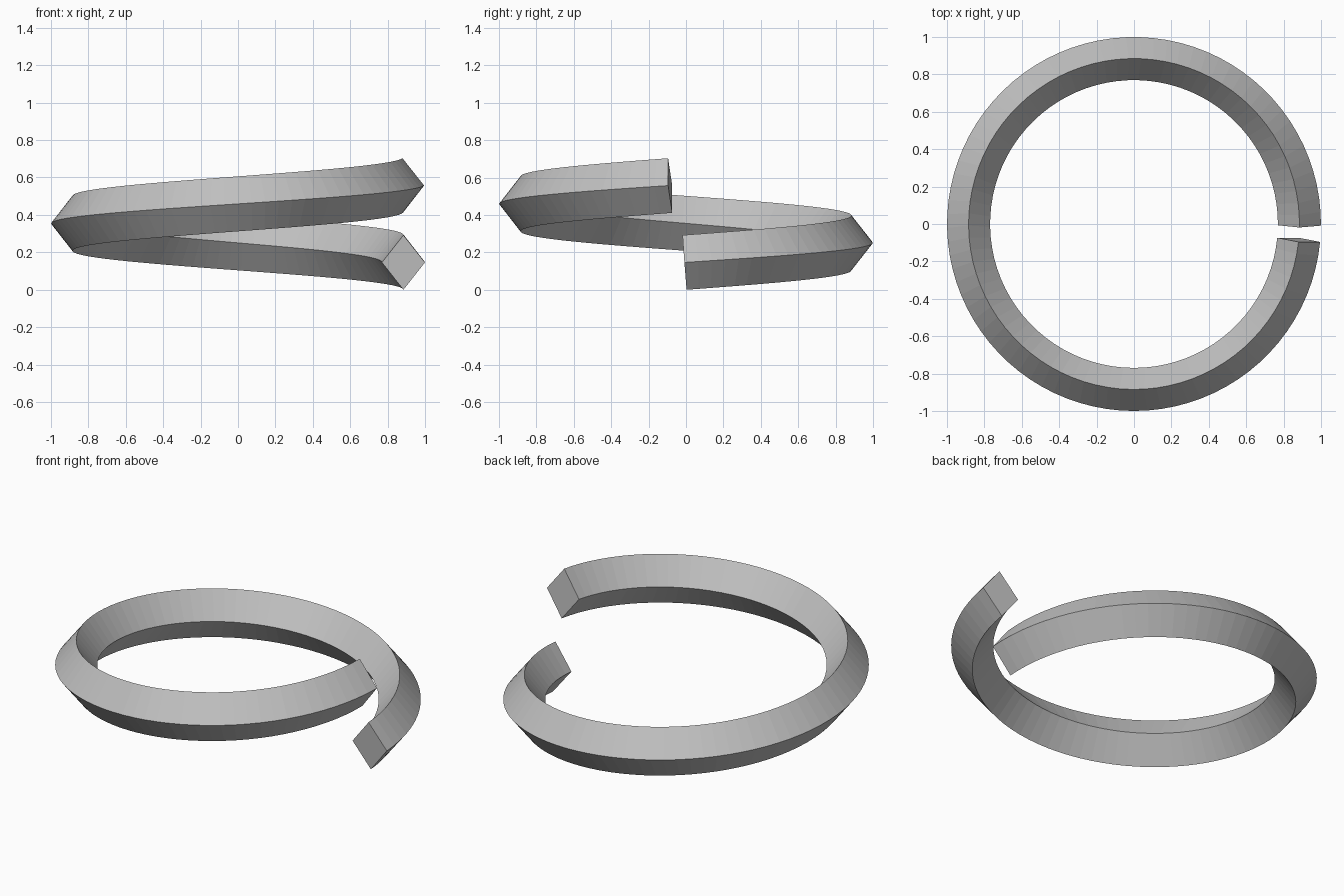
import bpy, bmesh, math
from mathutils import Matrix, Vector

cube = bpy.data.objects.get("Cube")
if cube:
    bpy.data.objects.remove(cube, do_unlink=True)

MID_R, HALF_W, HALF_H = 0.884, 0.115, 0.146
START, SWEEP, STEPS = math.radians(-0.5), math.radians(355), 84
BASE_Z, RISE = HALF_H, 0.411

# Single grey finish
grey = bpy.data.materials.new("plain grey")
grey.use_nodes = True
colour = (0.53, 0.53, 0.53, 1)
grey.diffuse_color = colour
grey.node_tree.nodes["Principled BSDF"].inputs["Base Color"].default_value = colour

# Diamond section, leaning square to the slope of the coil
slope = RISE / (SWEEP * MID_R)
section = [Vector((MID_R + dx, -slope * dz, dz)) for dx, dz in
           ((0, -HALF_H), (HALF_W, 0), (0, HALF_H), (-HALF_W, 0))]

# Sweep the section along one rising turn
bm = bmesh.new()
rings = []
for i in range(STEPS + 1):
    t = i / STEPS
    turn = Matrix.Rotation(START + SWEEP * t, 4, "Z")
    lift = Vector((0, 0, BASE_Z + RISE * t))
    rings.append([bm.verts.new(turn @ p + lift) for p in section])

for a, b in zip(rings, rings[1:]):
    for k in range(4):
        n = (k + 1) % 4
        bm.faces.new((a[k], a[n], b[n], b[k]))

# Flat end caps
bm.faces.new(rings[0])
bm.faces.new(rings[-1])
bmesh.ops.recalc_face_normals(bm, faces=bm.faces)

mesh = bpy.data.meshes.new("spring_ring")
bm.to_mesh(mesh)
bm.free()
mesh.materials.append(grey)
ring = bpy.data.objects.new("spring_ring", mesh)
bpy.context.collection.objects.link(ring)
